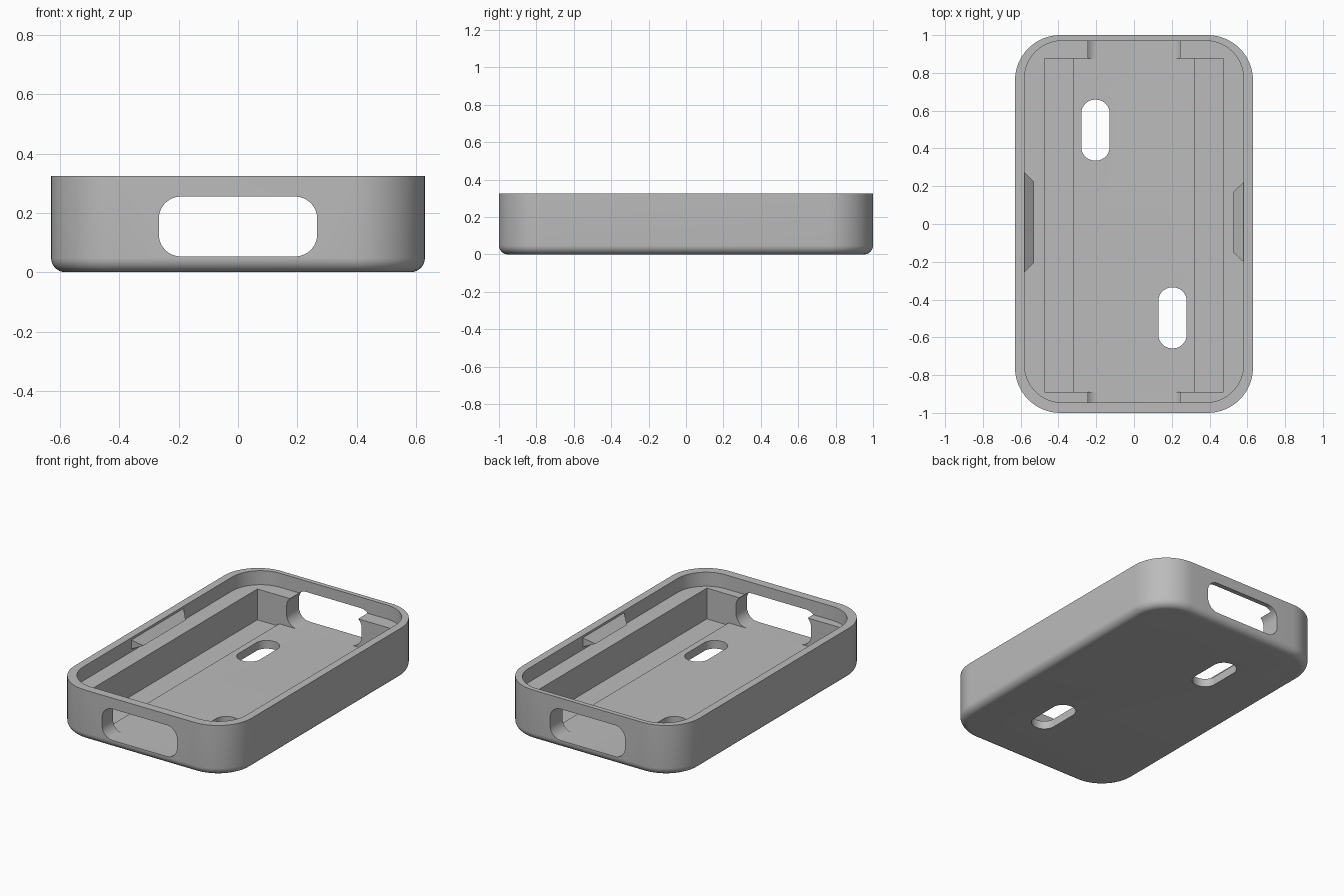
import bpy, bmesh, math
from mathutils import Matrix

cube = bpy.data.objects.get("Cube")
if cube:
    bpy.data.objects.remove(cube, do_unlink=True)

# One plain grey plastic
grey = bpy.data.materials.new("grey plastic")
grey.use_nodes = True
colour = (0.5, 0.5, 0.5, 1)
grey.diffuse_color = colour
grey.node_tree.nodes["Principled BSDF"].inputs["Base Color"].default_value = colour


def make_object(name, bm):
    bmesh.ops.recalc_face_normals(bm, faces=bm.faces)
    mesh = bpy.data.meshes.new(name)
    bm.to_mesh(mesh)
    bm.free()
    mesh.materials.append(grey)
    obj = bpy.data.objects.new(name, mesh)
    bpy.context.collection.objects.link(obj)
    return obj


def rounded_rect(w, d, r, steps):
    """Outline of a rectangle with rounded corners, centred on the origin."""
    if r <= 0:
        return [(w/2, d/2), (-w/2, d/2), (-w/2, -d/2), (w/2, -d/2)]
    points = []
    for i, (sx, sy) in enumerate([(1, 1), (-1, 1), (-1, -1), (1, -1)]):
        for k in range(steps + 1):
            a = math.pi / 2 * (i + k / steps)
            points.append((sx * (w/2 - r) + r * math.cos(a),
                           sy * (d/2 - r) + r * math.sin(a)))
    return points


def rounded_block(name, size, r, z0, z1, centre=(0, 0), fillet=0, turn=None, steps=16):
    """Rounded block between two heights, with an optional bottom fillet."""
    levels = [(0, z0), (0, z1)]
    if fillet:
        levels = []
        for k in range(9):
            a = math.pi / 2 * k / 8
            levels.append((fillet * (1 - math.sin(a)), z0 + fillet * (1 - math.cos(a))))
        levels.append((0, z1))
    bm = bmesh.new()
    rings = []
    for inset, z in levels:
        outline = rounded_rect(size[0] - 2*inset, size[1] - 2*inset, r - inset, steps)
        rings.append([bm.verts.new((x + centre[0], y + centre[1], z)) for x, y in outline])
    for low, high in zip(rings, rings[1:]):
        for i in range(len(low)):
            j = (i + 1) % len(low)
            bm.faces.new((low[i], low[j], high[j], high[i]))
    bm.faces.new(rings[0])
    bm.faces.new(rings[-1])
    if turn:
        bm.transform(turn)
    return make_object(name, bm)


# Outer shell
height, floor, ledge = 0.325, 0.053, 0.235
shell = rounded_block("case_shell", (1.26, 2), 0.24, 0, height, fillet=0.048)

# Cavities, end openings and floor slots
upright = Matrix.Rotation(math.pi / 2, 4, 'X')
cutters = [
    rounded_block("rim_cutter", (1.16, 1.915), 0.2, ledge, 0.5, (0, 0.0125)),
    rounded_block("pocket_cutter", (0.95, 1.765), 0, floor, 0.4, (0, -0.0075)),
    rounded_block("opening_cutter", (0.534, 0.202), 0.075, -1.2, 1.2, (0, 0.154), turn=upright),
]
for side in (-1, 1):
    cutters.append(rounded_block("channel_cutter", (0.155, 1.765), 0, 0.037, 0.3,
                                 (side * 0.3975, -0.0075)))
    cutters.append(rounded_block("slot_cutter", (0.15, 0.322), 0.072, -0.1, 0.15,
                                 (side * 0.204, side * -0.497)))

bpy.context.view_layer.objects.active = shell
for cutter in cutters:
    cut = shell.modifiers.new("cut", 'BOOLEAN')
    cut.operation = 'DIFFERENCE'
    cut.solver = 'EXACT'
    cut.object = cutter
    bpy.ops.object.modifier_apply(modifier=cut.name)
    bpy.data.objects.remove(cutter, do_unlink=True)

bpy.ops.object.select_all(action='DESELECT')
shell.select_set(True)
bpy.ops.object.shade_smooth_by_angle(angle=math.radians(30))


def clip(name, side, y0, y1, taper, depth):
    """Sloped snap ridge on the inside of a long wall."""
    bm = bmesh.new()
    wall, tip = side * 0.59, side * (0.58 - depth)
    ends = []
    for y, inner in ((y0, y0 + taper), (y1, y1 - taper)):
        ends.append([bm.verts.new(p) for p in
                     ((wall, y, height - 0.006), (tip, inner, 0.268), (wall, y, 0.25))])
        bm.faces.new(ends[-1])
    for i in range(3):
        j = (i + 1) % 3
        bm.faces.new((ends[0][i], ends[0][j], ends[1][j], ends[1][i]))
    return make_object(name, bm)


# Snap ridges
clip("right_clip", -1, -0.265, 0.285, 0.06, 0.05)
clip("left_clip", 1, -0.21, 0.23, 0.06, 0.055)
